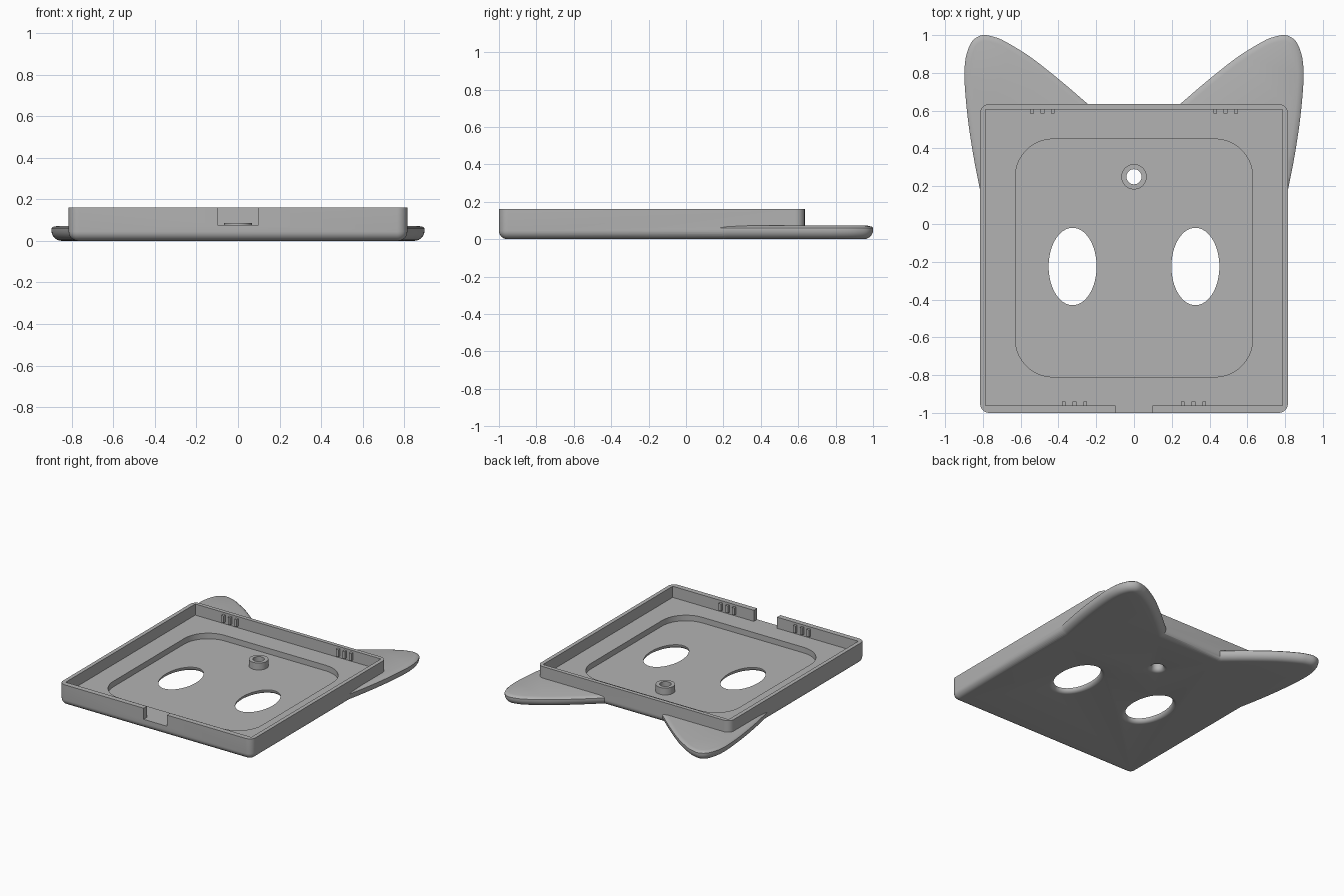
import bpy, bmesh
from math import sin, cos, pi, radians
from mathutils import Vector

cube = bpy.data.objects.get("Cube")
if cube:
    bpy.data.objects.remove(cube, do_unlink=True)

grey = bpy.data.materials.new("plain grey")
grey.use_nodes = True
grey.diffuse_color = (0.45, 0.45, 0.45, 1)
grey.node_tree.nodes["Principled BSDF"].inputs["Base Color"].default_value = (0.45, 0.45, 0.45, 1)


# Outlines, all counter-clockwise
def ellipse(cx, cy, rx, ry, n=48):
    return [Vector((cx + rx * cos(2 * pi * i / n), cy + ry * sin(2 * pi * i / n))) for i in range(n)]


def rect(x0, x1, y0, y1, r=0.0, n=10):
    if r == 0:
        return [Vector(p) for p in ((x0, y0), (x1, y0), (x1, y1), (x0, y1))]
    centres = ((x1 - r, y1 - r), (x0 + r, y1 - r), (x0 + r, y0 + r), (x1 - r, y0 + r))
    return [Vector((cx + r * cos(pi / 2 * (k + i / n)), cy + r * sin(pi / 2 * (k + i / n))))
            for k, (cx, cy) in enumerate(centres) for i in range(n + 1)]


def smooth_path(pts, n=5):
    pts = [Vector(p) for p in pts]
    ext = [2 * pts[0] - pts[1]] + pts + [2 * pts[-1] - pts[-2]]
    out = []
    for a, b, c, d in zip(ext, ext[1:], ext[2:], ext[3:]):
        for i in range(n):
            t = i / n
            out.append(0.5 * (2 * b + (c - a) * t + (2 * a - 5 * b + 4 * c - d) * t * t
                              + (3 * b - a - 3 * c + d) * t ** 3))
    return out + [pts[-1]]


def inset(pts, d):
    out = []
    for i, p in enumerate(pts):
        e1 = (p - pts[i - 1]).normalized()
        e2 = (pts[(i + 1) % len(pts)] - p).normalized()
        n1, n2 = Vector((-e1.y, e1.x)), Vector((-e2.y, e2.x))
        out.append(p + (n1 + n2) * (d / (1 + n1.dot(n2))))
    return out


# Solid stacked from inset copies of one outline; levels are (z, inset)
def solid(name, outline, levels):
    bm = bmesh.new()
    rings = [[bm.verts.new((p.x, p.y, z)) for p in inset(outline, d)] for z, d in levels]
    bm.faces.new(rings[0][::-1])
    bm.faces.new(rings[-1])
    for lo, hi in zip(rings, rings[1:]):
        for i in range(len(lo)):
            j = (i + 1) % len(lo)
            bm.faces.new((lo[i], lo[j], hi[j], hi[i]))
    mesh = bpy.data.meshes.new(name)
    bm.to_mesh(mesh)
    bm.free()
    mesh.materials.append(grey)
    obj = bpy.data.objects.new(name, mesh)
    bpy.context.collection.objects.link(obj)
    return obj


def combine(target, tool, operation):
    mod = target.modifiers.new("combine", 'BOOLEAN')
    mod.operation, mod.solver, mod.object = operation, 'EXACT', tool
    bpy.ops.object.select_all(action='DESELECT')
    bpy.context.view_layer.objects.active = target
    target.select_set(True)
    bpy.ops.object.modifier_apply(modifier=mod.name)
    bpy.data.objects.remove(tool, do_unlink=True)


def rounded_foot(r, n=7):
    return [(r - r * cos(pi / 2 * i / n), r - r * sin(pi / 2 * i / n)) for i in range(n + 1)]


def flared_foot(r, top, n=6):
    curve = [(r * sin(pi / 2 * i / n), r * cos(pi / 2 * i / n) - r) for i in range(n + 1)]
    return [(-0.02, -r)] + [(z, d) for z, d in curve_levels(curve, r)] + [(top, 0)]


def curve_levels(curve, r):
    # Quarter round opening out towards the underside
    return [(r - r * cos(pi / 2 * i / (len(curve) - 1)),
             -r + r * sin(pi / 2 * i / (len(curve) - 1))) for i in range(len(curve))]


# Tray body with rounded lower rim
tray = solid("tray", rect(-0.815, 0.815, -1, 0.635, 0.05), rounded_foot(0.045) + [(0.16, 0)])

# Ears, mirrored; their roots run hidden inside the tray floor
edge = smooth_path([(0.25, 0.64), (0.40, 0.768), (0.55, 0.885), (0.68, 0.965), (0.74, 0.99),
                    (0.80, 1.0), (0.85, 0.975), (0.88, 0.92), (0.895, 0.85), (0.897, 0.75),
                    (0.88, 0.56), (0.85, 0.36), (0.815, 0.18)])
root = [Vector(p) for p in ((0.79, 0.05), (0.68, 0.05), (0.66, 0.48), (0.2, 0.5), (0.2, 0.595))]
ear = (edge + root)[::-1]
ear_levels = rounded_foot(0.05) + [(0.06, 0), (0.067, 0.008), (0.072, 0.03)]
combine(tray, solid("left_ear", ear, ear_levels), 'UNION')
mirrored = [Vector((-p.x, p.y)) for p in ear[::-1]]
combine(tray, solid("right_ear", mirrored, ear_levels), 'UNION')

# Cavity, sunken floor panel and cable notch
FLOOR, PANEL = 0.075, 0.032
combine(tray, solid("cavity", rect(-0.785, 0.785, -0.96, 0.605), [(FLOOR, 0), (0.3, 0)]), 'DIFFERENCE')
combine(tray, solid("panel", rect(-0.628, 0.628, -0.81, 0.45, 0.2), [(PANEL, 0), (0.3, 0)]), 'DIFFERENCE')
combine(tray, solid("notch", rect(-0.098, 0.098, -1.1, -0.9), [(FLOOR, 0), (0.3, 0)]), 'DIFFERENCE')

# Post on the panel, then flared holes through post and eyes
combine(tray, solid("post", ellipse(0, 0.25, 0.067, 0.067), [(0.02, 0), (0.085, 0)]), 'UNION')
combine(tray, solid("post_hole", ellipse(0, 0.25, 0.04, 0.04), flared_foot(0.03, 0.3)), 'DIFFERENCE')
for side in (-1, 1):
    eye = ellipse(side * 0.325, -0.225, 0.127, 0.205, 64)
    combine(tray, solid("eye_hole", eye, flared_foot(0.03, 0.3)), 'DIFFERENCE')

bpy.ops.object.select_all(action='DESELECT')
bpy.context.view_layer.objects.active = tray
tray.select_set(True)
bpy.ops.object.shade_smooth_by_angle(angle=radians(30))

# Small grip ribs on the inner front and back walls
for side, label in ((1, "left"), (-1, "right")):
    for k in range(3):
        xb, xf = side * (0.43 + 0.055 * k), side * (0.258 + 0.057 * k)
        solid(f"back_rib_{label}", rect(xb - 0.01, xb + 0.01, 0.584, 0.607), [(0.09, 0), (0.145, 0)])
        solid(f"front_rib_{label}", rect(xf - 0.01, xf + 0.01, -0.962, -0.94), [(0.09, 0), (0.145, 0)])
